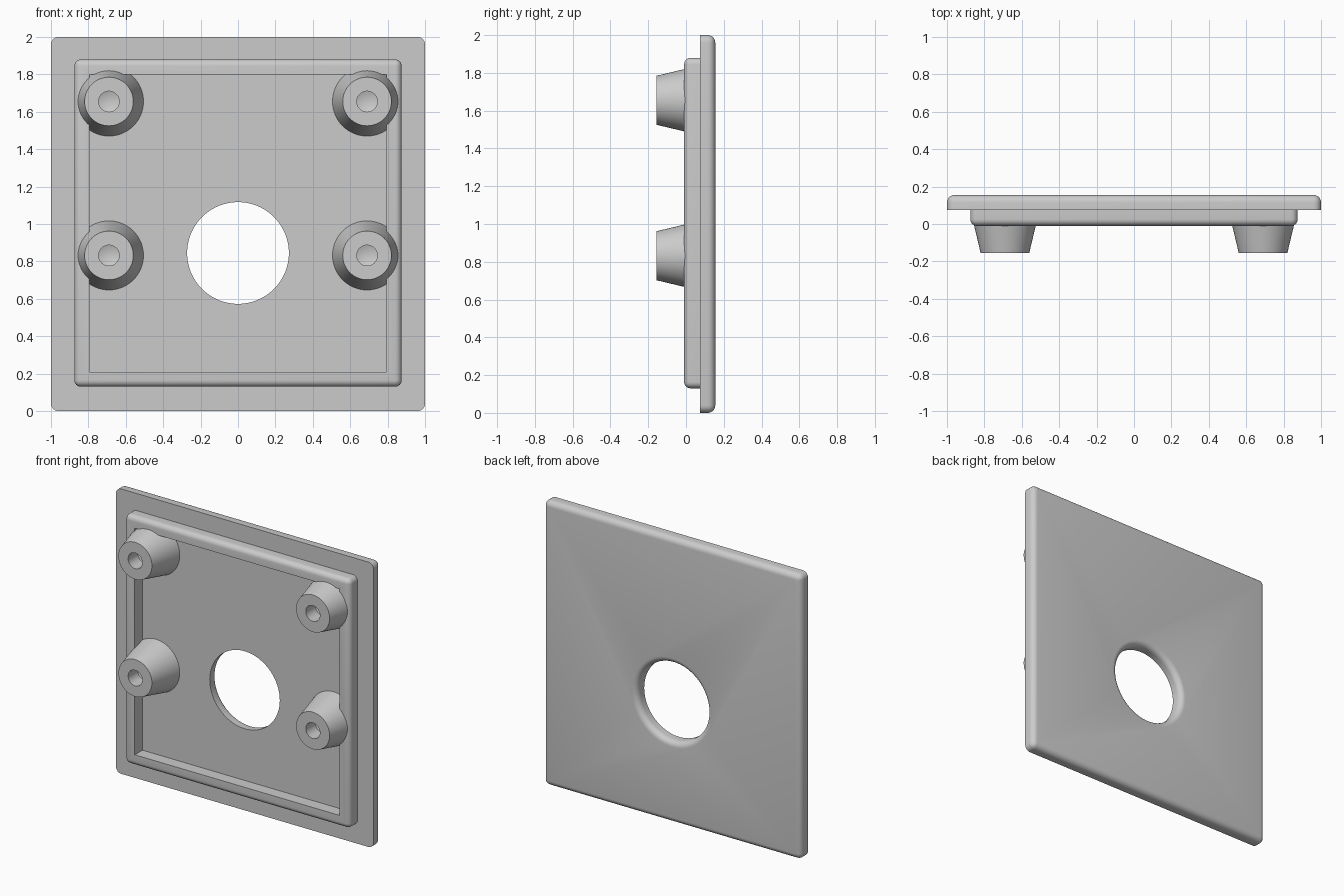
import bpy, bmesh, math
from mathutils import Vector

if "Cube" in bpy.data.objects:
    bpy.data.objects.remove(bpy.data.objects["Cube"], do_unlink=True)

grey = bpy.data.materials.new("plain grey")
grey.use_nodes = True
colour = (0.6, 0.6, 0.6, 1)
grey.diffuse_color = colour
grey.node_tree.nodes["Principled BSDF"].inputs["Base Color"].default_value = colour


def finish(bm, name):
    """Turn a bmesh into a grey object."""
    bmesh.ops.recalc_face_normals(bm, faces=bm.faces)
    mesh = bpy.data.meshes.new(name)
    bm.to_mesh(mesh)
    bm.free()
    mesh.materials.append(grey)
    obj = bpy.data.objects.new(name, mesh)
    bpy.context.collection.objects.link(obj)
    return obj


def slab(name, half, z_mid, y_front, y_back, radius=0, sharp_y=None):
    """Square slab, rounded on every edge except those lying at sharp_y."""
    bm = bmesh.new()
    bmesh.ops.create_cube(bm, size=1)
    for v in bm.verts:
        y = y_front if v.co.y < 0 else y_back
        v.co = Vector((v.co.x * 2 * half, y, z_mid + v.co.z * 2 * half))
    if radius:
        edges = [e for e in bm.edges
                 if not all(abs(v.co.y - sharp_y) < 1e-4 for v in e.verts)]
        bmesh.ops.bevel(bm, geom=edges, offset=radius, segments=6,
                        profile=0.5, affect='EDGES')
    return finish(bm, name)


def lathe(name, profile, x, z, steps=64):
    """Revolve (radius, y) points about an axis along y."""
    bm = bmesh.new()
    verts = [bm.verts.new((r, y, 0)) for r, y in profile]
    edges = [bm.edges.new(pair) for pair in zip(verts, verts[1:])]
    bmesh.ops.spin(bm, geom=verts + edges, cent=(0, 0, 0), axis=(0, 1, 0),
                   angle=2 * math.pi, steps=steps)
    bmesh.ops.remove_doubles(bm, verts=bm.verts, dist=1e-5)
    bmesh.ops.translate(bm, verts=bm.verts, vec=(x, 0, z))
    return finish(bm, name)


def select(obj):
    bpy.ops.object.select_all(action='DESELECT')
    obj.select_set(True)
    bpy.context.view_layer.objects.active = obj


def cut(obj, cutter):
    """Subtract the cutter and discard it."""
    select(obj)
    mod = obj.modifiers.new("cut", 'BOOLEAN')
    mod.operation, mod.solver, mod.object = 'DIFFERENCE', 'EXACT', cutter
    bpy.ops.object.modifier_apply(modifier=mod.name)
    bpy.data.objects.remove(cutter, do_unlink=True)


FRONT, STEP, RIM, BACK = -0.155, 0.075, -0.01, 0.155

# Face plate with a round opening, flared towards the back
plate = slab("face_plate", 1, 1, STEP, BACK, 0.04, STEP)
hole_r, flare = 0.272, 0.04
arc = [(hole_r + flare * (1 - math.cos(a)), BACK - flare + flare * math.sin(a))
       for a in (math.pi / 2 * i / 6 for i in range(7))]
cut(plate, lathe("opening_cutter",
                 [(0, 0), (hole_r, 0)] + arc + [(hole_r + flare, 0.2), (0, 0.2)],
                 0, 0.845, 96))

# Raised square rim
rim = slab("raised_rim", 0.875, 1.005, RIM, STEP, 0.035, STEP)
cut(rim, slab("rim_cutter", 0.795, 1.005, -0.1, 0.2))

# Four tapered bosses with blind screw holes
boss = [(0, 0.08), (0.186, 0.08), (0.13, FRONT), (0.055, FRONT),
        (0.055, -0.05), (0, -0.03)]
parts = [plate, rim]
for side, x in (("left", 0.69), ("right", -0.69)):
    for level, z in (("upper", 1.655), ("lower", 0.832)):
        parts.append(lathe(f"{level}_{side}_boss", boss, x, z))

for part in parts:
    select(part)
    bpy.ops.object.shade_smooth_by_angle(angle=math.radians(35))
